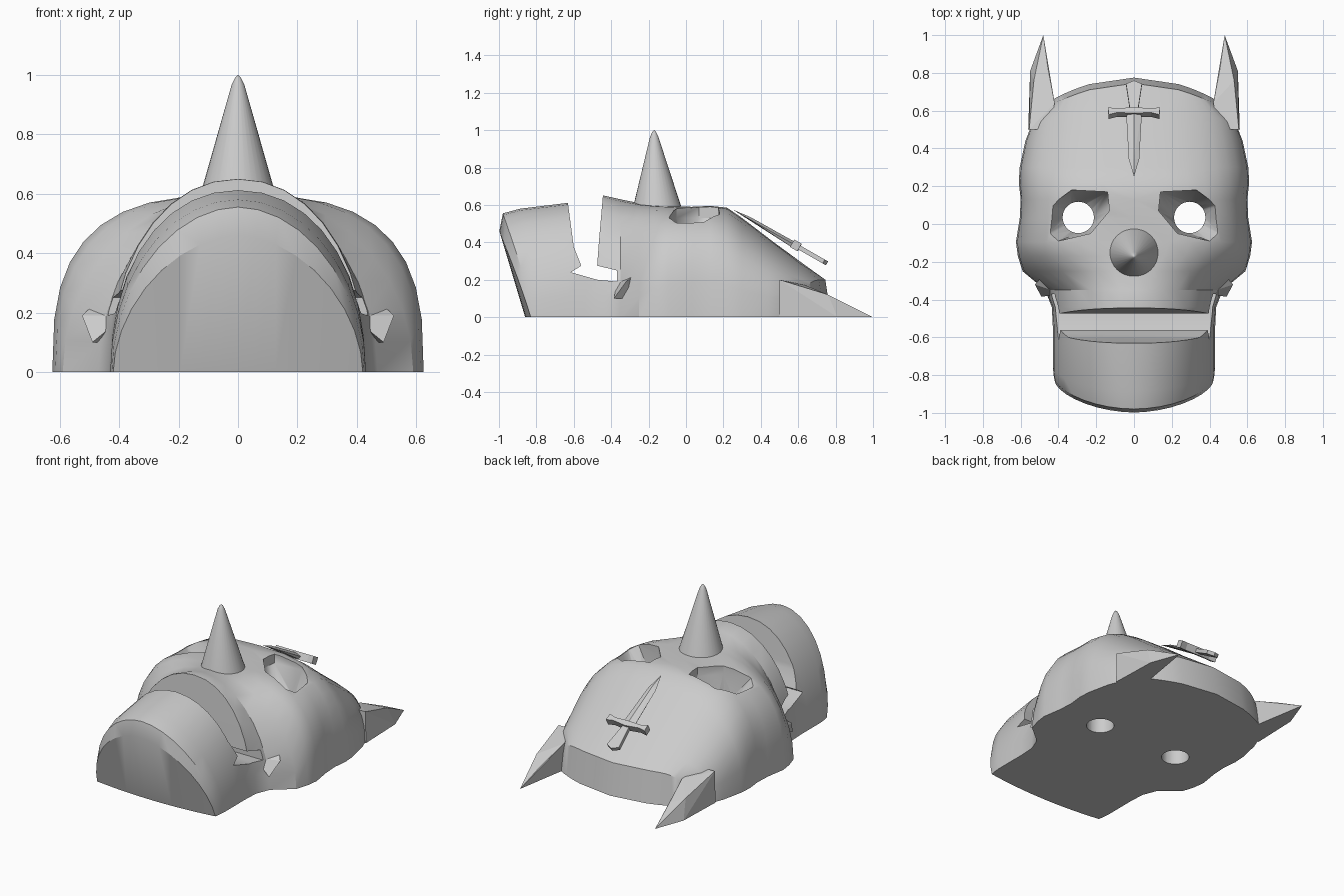
import bpy, bmesh, math
from mathutils import Matrix, Vector

if "Cube" in bpy.data.objects:
    bpy.data.objects.remove(bpy.data.objects["Cube"], do_unlink=True)

GREY = bpy.data.materials.new("plain grey")
GREY.use_nodes = True
GREY.diffuse_color = (0.6, 0.6, 0.6, 1)
GREY.node_tree.nodes["Principled BSDF"].inputs["Base Color"].default_value = (0.6, 0.6, 0.6, 1)


def activate(ob):
    bpy.ops.object.select_all(action="DESELECT")
    ob.select_set(True)
    bpy.context.view_layer.objects.active = ob


def finish(name, bm):
    bmesh.ops.recalc_face_normals(bm, faces=bm.faces)
    mesh = bpy.data.meshes.new(name)
    bm.to_mesh(mesh)
    bm.free()
    mesh.materials.append(GREY)
    ob = bpy.data.objects.new(name, mesh)
    bpy.context.collection.objects.link(ob)
    return ob


def smooth(ob, angle=30):
    activate(ob)
    bpy.ops.object.shade_smooth_by_angle(angle=math.radians(angle))


def hull(name, points):
    bm = bmesh.new()
    for p in points:
        bm.verts.new(p)
    result = bmesh.ops.convex_hull(bm, input=bm.verts)
    loose = [g for g in result["geom_interior"] if isinstance(g, bmesh.types.BMVert)]
    bmesh.ops.delete(bm, geom=loose, context="VERTS")
    return finish(name, bm)


def prism(name, outline, low, high, place):
    """Extrude a closed outline; place(u, v, w) maps it into space."""
    bm = bmesh.new()
    a = [bm.verts.new(place(u, v, low)) for u, v in outline]
    b = [bm.verts.new(place(u, v, high)) for u, v in outline]
    bm.faces.new(a)
    bm.faces.new(b[::-1])
    for i in range(len(a)):
        j = (i + 1) % len(a)
        bm.faces.new((a[i], a[j], b[j], b[i]))
    return finish(name, bm)


def cut(ob, cutter):
    cutter.hide_render = True
    activate(ob)
    mod = ob.modifiers.new("cut", "BOOLEAN")
    mod.operation = "DIFFERENCE"
    mod.solver = "EXACT"
    mod.object = cutter
    bpy.ops.object.modifier_apply(modifier=mod.name)
    bpy.data.objects.remove(cutter, do_unlink=True)


# Arched sections from chin to crown: y, half width, height, squareness, tilt, bend
SECTIONS = [
    (-.86, .42, .46, 1.8, -.30, .03), (-.835, .425, .555, 1.9, -.26, .03),
    (-.77, .43, .58, 2, -.20, .02), (-.64, .43, .61, 2.1, 0, .01),
    (-.54, .43, .63, 2.1, 0, 0), (-.44, .435, .65, 2.1, 0, 0),
    (-.35, .47, .63, 1.9, 0, 0), (-.25, .59, .61, 2, 0, 0),
    (-.17, .615, .60, 2.6, 0, 0), (-.095, .625, .595, 2.9, 0, 0),
    (.03, .605, .59, 3, 0, 0), (.13, .60, .595, 3, 0, 0),
    (.22, .61, .585, 2.8, 0, 0), (.30, .605, .53, 2.7, 0, 0),
    (.47, .575, .40, 2.7, 0, -.03), (.62, .54, .29, 3.2, 0, -.09),
    (.775, .42, .20, 6, -.15, -.11)]
N = 18


def ring(bm, y, w, h, n, tilt, bend):
    arch, base = [], []
    for i in range(N + 1):
        t = math.pi * i / N
        c, s = math.cos(t), max(math.sin(t), 0)
        u = math.copysign(abs(c) ** (2 / n), c)
        z = h * s ** (2 / n) if 0 < i < N else 0
        yy = y + bend * u * u
        arch.append(bm.verts.new((w * u, yy + tilt * z, z)))
        base.append(bm.verts.new((w * u, yy, 0)) if 0 < i < N else arch[-1])
    return arch, base


bm = bmesh.new()
rings = [ring(bm, *s) for s in SECTIONS]
for (a, b), (c, d) in zip(rings, rings[1:]):
    for i in range(N):
        bm.faces.new((a[i], a[i + 1], c[i + 1], c[i]))
        bm.faces.new((b[i], d[i], d[i + 1], b[i + 1]))
for a, b in (rings[0], rings[-1]):
    for i in range(N):
        bm.faces.new(list(dict.fromkeys((a[i], a[i + 1], b[i + 1], b[i]))))
mask = finish("skull_mask", bm)

# Open mouth, cut straight through from side to side
MOUTH = [(-.635, .8), (-.63, .6), (-.60, .375), (-.56, .275), (-.615, .24), (-.475, .2),
         (-.37, .19), (-.37, .25), (-.475, .275), (-.465, .41), (-.445, .64), (-.44, .8)]
cut(mask, prism("mouth_cutter", MOUTH, -1, 1, lambda u, v, w: (w, u, v)))

# Sloping eye sockets with round holes through the base
SOCKET = [(.46, -.06), (.44, .1), (.33, .18), (.14, .17), (.13, .07), (.23, -.05), (.40, -.09)]
for side in (-1, 1):
    points = [(side * x, y, z) for x, y in SOCKET for z in (.53, .9)]
    for k in range(12):
        t = math.tau * k / 12
        points.append((side * .295 + .083 * math.cos(t), .035 + .083 * math.sin(t), .4))
    cut(mask, hull("socket_cutter", points))
    bm = bmesh.new()
    bmesh.ops.create_cone(bm, cap_ends=True, segments=32, radius1=.083, radius2=.083, depth=2,
                          matrix=Matrix.Translation((side * .295, .035, 0)))
    cut(mask, finish("hole_cutter", bm))
smooth(mask)

# Swept-back horns and the small ledges at the mouth corners
HORN = [(.42, .64, 0), (.48, 1, 0), (.55, .81, 0), (.56, .5, 0), (.45, .5, 0),
        (.42, .64, .17), (.455, .82, .09), (.53, .76, .12), (.555, .5, .2), (.45, .5, .2)]
LEDGE = [(.38, -.37, .19), (.525, -.32, .19), (.49, -.385, .1), (.45, -.28, .1), (.46, -.25, .25)]
for side, label in ((1, "left"), (-1, "right")):
    hull(label + "_horn", [(side * x, y, z) for x, y, z in HORN])
    hull(label + "_mouth_corner", [(side * x, y, z) for x, y, z in LEDGE])

# Pointed nose with a blunted tip
bm = bmesh.new()
levels = []
for r, z, y in ((.14, .55, -.152), (.022, .965, -.17), (.01, .99, -.17)):
    levels.append([bm.verts.new((r * math.cos(math.tau * k / 32),
                                 y + r * math.sin(math.tau * k / 32), z)) for k in range(32)])
tip = bm.verts.new((0, -.17, 1))
for k in range(32):
    j = (k + 1) % 32
    for lo, hi in zip(levels, levels[1:]):
        bm.faces.new((lo[k], lo[j], hi[j], hi[k]))
    bm.faces.new((levels[-1][k], levels[-1][j], tip))
bm.faces.new(levels[0])
smooth(finish("nose_cone", bm), 50)

# Sword lying down the forehead: u across, v along the blade, w out of the surface
LEAN = Matrix.Translation((0, .25, .575)) @ Matrix.Rotation(math.radians(-29.7), 4, "X")


def on_sword(u, v, w):
    return LEAN @ Vector((u, v, w))


hull("sword_blade", [on_sword(*p) for p in (
    (0, 0, 0), (-.028, .11, 0), (.028, .11, 0), (-.042, .4, 0), (.042, .4, 0),
    (0, .1, .012), (0, .4, .015), (-.03, .4, -.02), (.03, .4, -.02))])
half = [(0, .375), (.09, .378), (.135, .365), (.137, .41), (.09, .402), (0, .412)]
guard = half + [(-u, v) for u, v in half[-2:0:-1]]
prism("sword_guard", guard, -.022, .024, on_sword)
grip = [(-.022, .41), (.022, .41), (.042, .56), (0, .58), (-.042, .56)]
prism("sword_grip", grip, -.012, .012, on_sword)
